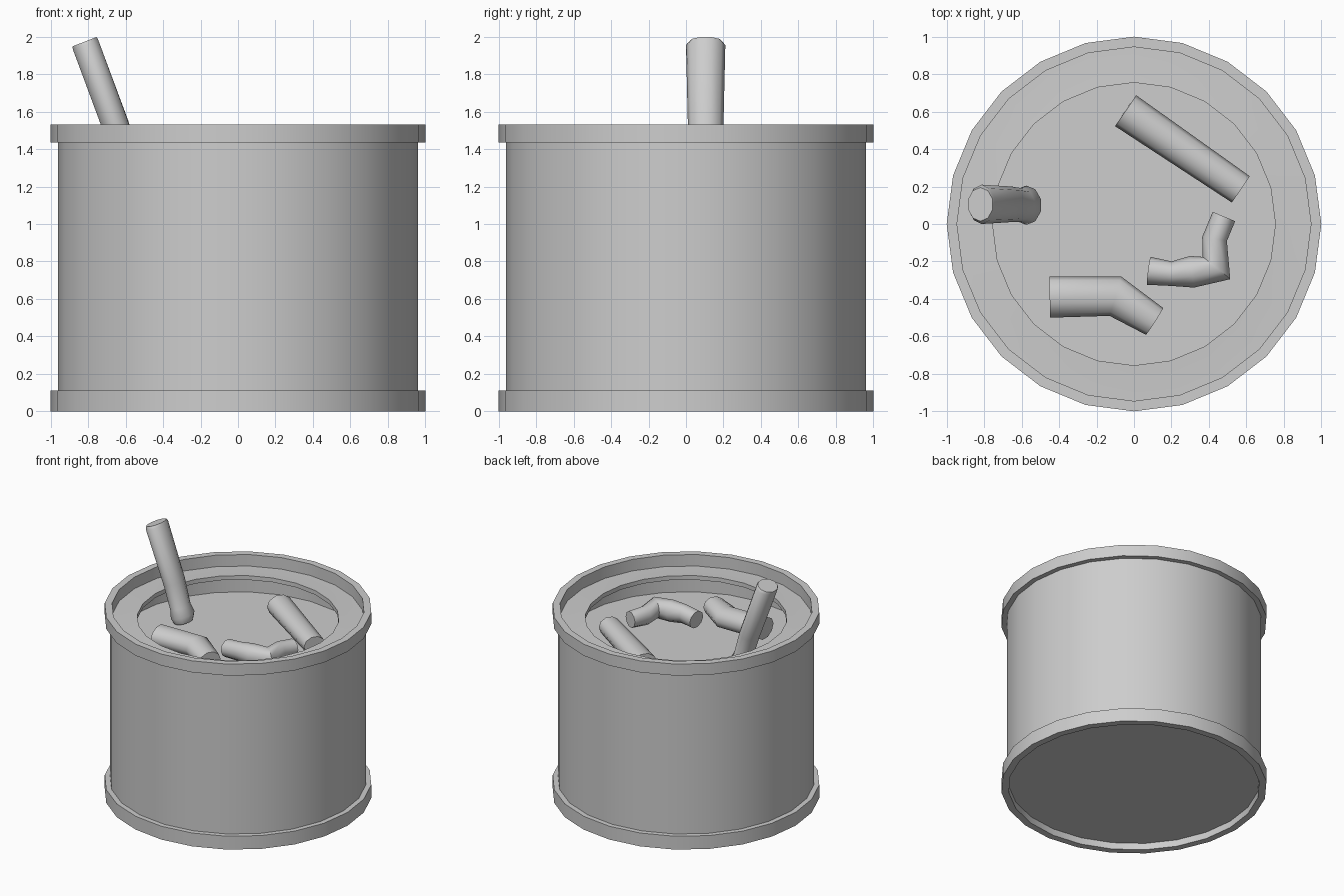
import bpy, bmesh, math
from mathutils import Vector

cube = bpy.data.objects.get("Cube")
if cube:
    bpy.data.objects.remove(cube, do_unlink=True)

SIDES = 24
GREY = (0.61, 0.61, 0.61, 1)

grey = bpy.data.materials.new("plain_grey")
grey.use_nodes = True
grey.diffuse_color = GREY
grey.node_tree.nodes["Principled BSDF"].inputs["Base Color"].default_value = GREY


def finish(name, bm, angle):
    bmesh.ops.remove_doubles(bm, verts=bm.verts, dist=0.0005)
    bmesh.ops.recalc_face_normals(bm, faces=bm.faces)
    mesh = bpy.data.meshes.new(name)
    bm.to_mesh(mesh)
    bm.free()
    mesh.materials.append(grey)
    obj = bpy.data.objects.new(name, mesh)
    bpy.context.collection.objects.link(obj)
    bpy.ops.object.select_all(action="DESELECT")
    obj.select_set(True)
    bpy.context.view_layer.objects.active = obj
    bpy.ops.object.shade_smooth_by_angle(angle=math.radians(angle))


def lathe(name, profile):
    """Revolve a closed (radius, height) profile around z."""
    bm = bmesh.new()
    verts = [bm.verts.new((r, 0, z)) for r, z in profile]
    edges = [bm.edges.new((v, verts[(i + 1) % len(verts)])) for i, v in enumerate(verts)
             if max(profile[i][0], profile[(i + 1) % len(verts)][0]) > 0]
    bmesh.ops.spin(bm, geom=verts + edges, cent=(0, 0, 0), axis=(0, 0, 1),
                   angle=math.tau, steps=SIDES, use_merge=False)
    finish(name, bm, 35)


def stub(name, path, sides=10):
    """Capped oval tube; each path point is x, y, z, width, thickness."""
    bm = bmesh.new()
    points = [Vector(p[:3]) for p in path]
    rings = []
    for i, p in enumerate(points):
        before = (p - points[i - 1]).normalized() if i else None
        after = (points[i + 1] - p).normalized() if i + 1 < len(points) else None
        tangent = ((before or after) + (after or before)).normalized()
        miter = 1 / max(0.7, tangent.dot(after or before))
        side = tangent.cross(Vector((0, 0, 1))).normalized()
        up = side.cross(tangent)
        w, h = path[i][3] / 2 * miter, path[i][4] / 2
        rings.append([bm.verts.new(p + side * w * math.cos(a) + up * h * math.sin(a))
                      for a in (math.tau * k / sides for k in range(sides))])
    for a, b in zip(rings, rings[1:]):
        for k in range(sides):
            n = (k + 1) % sides
            bm.faces.new((a[k], a[n], b[n], b[k]))
    bm.faces.new(rings[0])
    bm.faces.new(rings[-1])
    finish(name, bm, 50)


# Can body: thin lid ring overhanging a wider sunken floor
lathe("can_body", [(0, 0.055), (0.96, 0.055), (0.96, 1.435), (0.945, 1.435),
                   (0.755, 1.445), (0.755, 1.41), (0.945, 1.4), (0.945, 1.222), (0, 1.222)])

# Raised rims around both ends
for name, low, high in (("bottom_rim", 0, 0.11), ("top_rim", 1.435, 1.53)):
    lathe(name, [(0.945, low), (1, low), (1, high), (0.945, high)])

# Stub standing on the floor, leaning over the rim
stub("standing_stub", [(-0.565, 0.1, 1.23, 0.17, 0.13), (-0.575, 0.1, 1.28, 0.21, 0.17),
                       (-0.595, 0.1, 1.34, 0.18, 0.14), (-0.655, 0.105, 1.53, 0.19, 0.15),
                       (-0.813, 0.105, 1.955, 0.21, 0.152), (-0.82, 0.105, 1.973, 0.18, 0.147)])

# Stubs lying on the floor
stub("bent_stub", [(-0.45, -0.39, 1.33, 0.22, 0.17), (-0.1, -0.385, 1.33, 0.21, 0.17),
                   (0.11, -0.52, 1.32, 0.17, 0.15)])
stub("straight_stub", [(-0.045, 0.605, 1.31, 0.2, 0.17), (0.57, 0.185, 1.3, 0.17, 0.15)])
stub("curled_stub", [(0.08, -0.25, 1.315, 0.15, 0.14), (0.2, -0.265, 1.325, 0.13, 0.15),
                     (0.31, -0.255, 1.325, 0.17, 0.17), (0.44, -0.235, 1.325, 0.14, 0.16),
                     (0.43, -0.08, 1.32, 0.13, 0.15), (0.48, 0.04, 1.32, 0.13, 0.13)])
